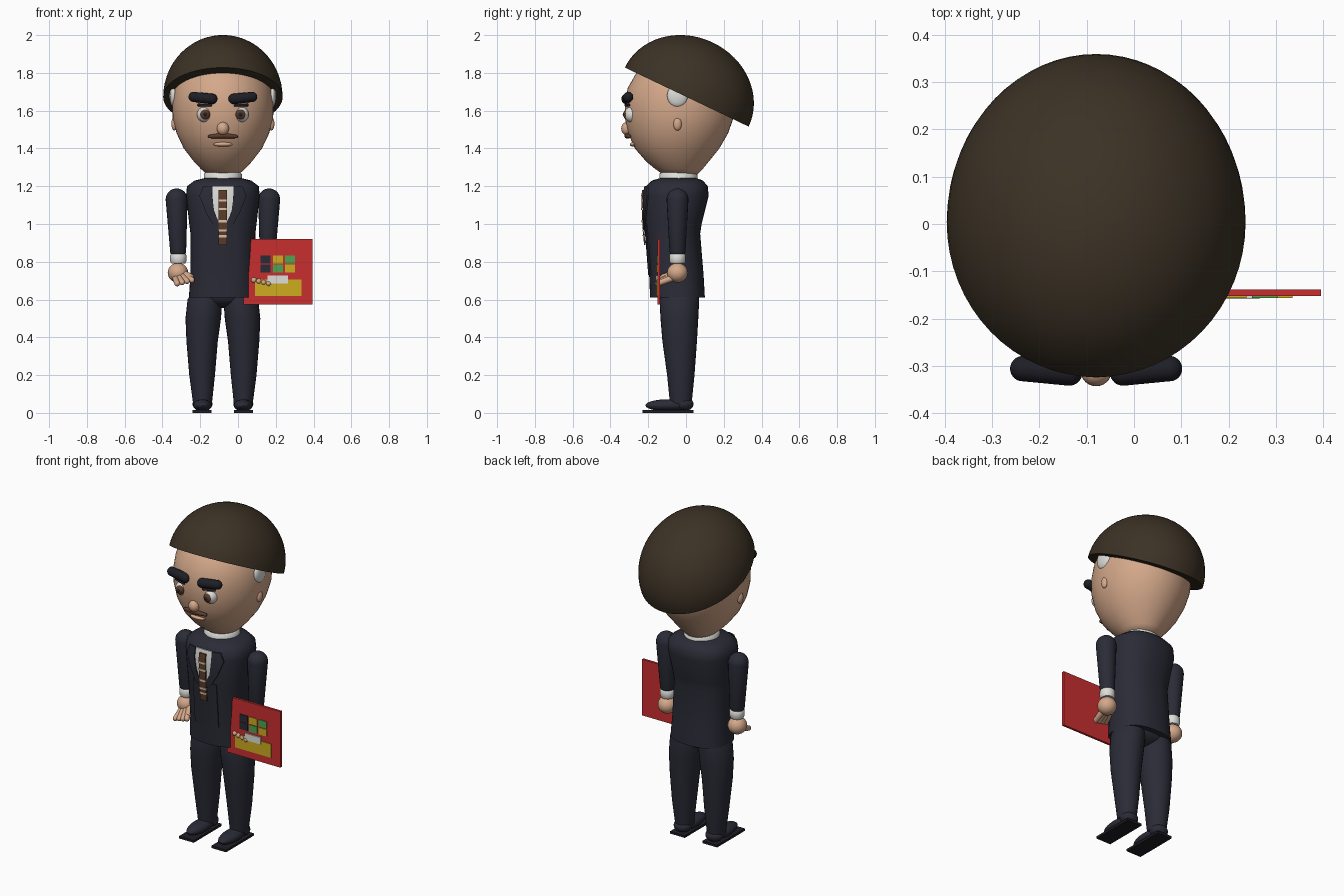
import bpy, bmesh, math
from mathutils import Vector, Matrix

if "Cube" in bpy.data.objects:
    bpy.data.objects.remove(bpy.data.objects["Cube"])

CX = -0.08  # centre line of the figure


def material(name, *rgb):
    lin = [((c / 255 + 0.055) / 1.055) ** 2.4 for c in rgb] + [1]
    m = bpy.data.materials.new(name)
    m.use_nodes = True
    m.diffuse_color = lin
    m.node_tree.nodes["Principled BSDF"].inputs["Base Color"].default_value = lin
    return m


SUIT = material("navy suit", 42, 43, 54)
BLACK = material("near black", 30, 30, 38)
WHITE = material("off white", 222, 222, 218)
SKIN = material("skin", 212, 168, 138)
HAIR = material("dark hair", 60, 50, 37)
BROWN = material("brown", 92, 60, 42)
RED = material("red", 200, 46, 48)
YELLOW = material("yellow", 205, 172, 32)
GREEN = material("green", 78, 165, 78)
CREAM = material("cream", 222, 200, 170)


def finish(name, bm, mat, angle=40):
    bmesh.ops.recalc_face_normals(bm, faces=bm.faces)
    me = bpy.data.meshes.new(name)
    bm.to_mesh(me)
    bm.free()
    me.materials.append(mat)
    me.shade_smooth()
    me.set_sharp_from_angle(angle=math.radians(angle))
    ob = bpy.data.objects.new(name, me)
    bpy.context.collection.objects.link(ob)
    return ob


def ball(name, loc, radii, mat):
    bm = bmesh.new()
    bmesh.ops.create_uvsphere(bm, u_segments=24, v_segments=14, radius=1)
    bm.transform(Matrix.Translation(loc) @ Matrix.Diagonal((*radii, 1)))
    return finish(name, bm, mat)


def capsule(name, a, b, ra, rb, mat):
    """Rounded bar from a to b with an end radius at each."""
    a, b = Vector(a), Vector(b)
    rot = Vector((0, 0, 1)).rotation_difference(b - a).to_matrix()
    bm = bmesh.new()
    bmesh.ops.create_uvsphere(bm, u_segments=20, v_segments=16, radius=1)
    for v in bm.verts:
        top = v.co.z > 0.001
        v.co = (b if top else a) + rot @ (v.co * (rb if top else ra))
    return finish(name, bm, mat)


def box(name, x0, x1, y0, y1, z0, z1, mat):
    bm = bmesh.new()
    bmesh.ops.create_cube(bm, size=1)
    mid = Vector((x0 + x1, y0 + y1, z0 + z1)) / 2
    bm.transform(Matrix.Translation(mid) @ Matrix.Diagonal((x1 - x0, y1 - y0, z1 - z0, 1)))
    return finish(name, bm, mat)


def loft(name, rings, mat, power=2.0, n=40):
    """Stacked rounded sections: (z, x centre, x radius, front y, back y)."""
    bm = bmesh.new()
    loops = []
    for z, cx, rx, y0, y1 in rings:
        loop = []
        for i in range(n):
            c, s = math.cos(math.tau * i / n), math.sin(math.tau * i / n)
            px = math.copysign(abs(c) ** (2 / power), c) * rx
            py = math.copysign(abs(s) ** (2 / power), s) * (y1 - y0) / 2
            loop.append(bm.verts.new((cx + px, (y0 + y1) / 2 + py, z)))
        loops.append(loop)
    for lo, hi in zip(loops, loops[1:]):
        for i in range(n):
            j = (i + 1) % n
            bm.faces.new((lo[i], lo[j], hi[j], hi[i]))
    bm.faces.new(loops[0])
    bm.faces.new(loops[-1])
    return finish(name, bm, mat, 50)


# Jacket body
POWER = 2.4
JACKET = [(0.61, 0.18, -0.19, 0.10), (0.73, 0.172, -0.195, 0.093),
          (0.95, 0.172, -0.212, 0.075), (1.0, 0.178, -0.216, 0.083),
          (1.15, 0.195, -0.222, 0.12), (1.2, 0.19, -0.213, 0.115),
          (1.23, 0.15, -0.18, 0.09), (1.245, 0.09, -0.13, 0.05)]
loft("jacket", [(z, CX, rx, y0, y1) for z, rx, y0, y1 in JACKET], SUIT, POWER)


def chest_y(x, z):
    """Front surface of the jacket at an offset from the centre line."""
    for (za, ra, fa, ba), (zb, rb, fb, bb) in zip(JACKET, JACKET[1:]):
        if za <= z <= zb:
            t = (z - za) / (zb - za)
            r, f, b = (p + (q - p) * t for p, q in ((ra, rb), (fa, fb), (ba, bb)))
            return (f + b) / 2 - (b - f) / 2 * (1 - abs(x / r) ** POWER) ** (1 / POWER)


def cloth(name, rows, offset, mat, side=1, thick=0.008):
    """Thin panel hugging the chest; rows are (z, x from, x to)."""
    bm = bmesh.new()
    grid = []
    for z, x0, x1 in rows:
        xs = [side * (x0 + (x1 - x0) * i / 6) for i in range(7)]
        grid.append([bm.verts.new((CX + x, chest_y(x, z) - offset, z)) for x in xs])
    for r0, r1 in zip(grid, grid[1:]):
        for i in range(6):
            bm.faces.new((r0[i], r0[i + 1], r1[i + 1], r1[i]))
    front = list(bm.faces)
    back = bmesh.ops.extrude_face_region(bm, geom=front)["geom"]
    for v in back:
        if isinstance(v, bmesh.types.BMVert):
            v.co.y += thick
    return finish(name, bm, mat)


# Shirt front, jacket panel, tie
cloth("shirt_front", [(1.2, -0.055, 0.055), (1.15, -0.055, 0.055), (1.08, -0.05, 0.05),
                      (1.0, -0.02, 0.02)], 0.006, WHITE)
cloth("jacket_front_panel", [(1.0, -0.08, 0.08), (0.95, -0.08, 0.08), (0.73, -0.08, 0.08)],
      0.005, SUIT)
cloth("tie", [(z, -0.022, 0.022) for z in (1.18, 1.15, 1.0, 0.95, 0.89)], 0.015, BROWN)
for z in (1.125, 1.08, 1.015, 0.965, 0.935):
    cloth("tie_stripe", [(z + 0.006, -0.023, 0.023), (z - 0.006, -0.023, 0.023)], 0.018, CREAM)

# Collar
loft("shirt_collar", [(1.23, CX, 0.102, -0.142, 0.062), (1.265, CX, 0.1, -0.14, 0.06),
                      (1.277, CX, 0.088, -0.128, 0.048)], WHITE)

# Head
HEAD = [(1.263, 0.085, -0.03), (1.29, 0.115, -0.037), (1.33, 0.153, -0.045),
        (1.4, 0.207, -0.047), (1.48, 0.245, -0.042), (1.56, 0.266, -0.036),
        (1.64, 0.269, -0.034), (1.72, 0.258, -0.03), (1.8, 0.225, -0.02),
        (1.87, 0.15, -0.01), (1.9, 0.04, 0)]
loft("head", [(z, CX, r, c - r * 1.08, c + r * 1.08) for z, r, c in HEAD], SKIN, n=48)

# Hair: a tilted half dome
bm = bmesh.new()
bmesh.ops.create_uvsphere(bm, u_segments=64, v_segments=32, radius=1)
bmesh.ops.bisect_plane(bm, geom=bm.verts[:] + bm.edges[:] + bm.faces[:], plane_co=(0, 0, 0),
                       plane_no=(0, 0, 1), clear_inner=True)
bmesh.ops.holes_fill(bm, edges=[e for e in bm.edges if e.is_boundary], sides=0)
bm.transform(Matrix.Translation((CX, 0.004, 1.672)) @ Matrix.Rotation(math.radians(-25.5), 4, "X")
             @ Matrix.Diagonal((0.316, 0.363, 0.32, 1)))
finish("hair", bm, HAIR)

# Face centre
ball("nose", (CX, -0.313, 1.505), (0.032, 0.03, 0.035), SKIN)
ball("lower_lip", (CX, -0.275, 1.422), (0.05, 0.022, 0.013), SKIN)

# Hips
ball("hips", (CX, -0.035, 0.62), (0.17, 0.105, 0.065), SUIT)

for side, tag in ((1, "left"), (-1, "right")):
    def P(x, y, z):
        return (CX + side * x, y, z)

    # Face
    ball(tag + "_eye", P(0.097, -0.285, 1.58), (0.04, 0.042, 0.042), WHITE)
    ball(tag + "_iris", P(0.095, -0.306, 1.58), (0.029, 0.026, 0.03), BROWN)
    ball(tag + "_pupil", P(0.094, -0.321, 1.58), (0.014, 0.014, 0.014), BLACK)
    capsule(tag + "_eyelid_line", P(0.065, -0.318, 1.628), P(0.13, -0.302, 1.63),
            0.007, 0.007, BLACK)
    capsule(tag + "_eyebrow", P(0.057, -0.314, 1.662), P(0.155, -0.306, 1.673),
            0.028, 0.027, BLACK)
    capsule(tag + "_moustache", P(0, -0.311, 1.468), P(0.07, -0.3, 1.463), 0.016, 0.009, BROWN)
    ball(tag + "_side_patch", P(0.262, -0.045, 1.68), (0.02, 0.055, 0.06), WHITE)
    ball(tag + "_ear", P(0.257, -0.045, 1.53), (0.016, 0.022, 0.035), SKIN)
    cloth(tag + "_lapel", [(1.2, 0.055, 0.105), (1.15, 0.057, 0.125), (1.06, 0.045, 0.09),
                           (1.0, 0.015, 0.055), (0.96, 0, 0.015)], 0.011, SUIT, side)

    # Arm and hand
    capsule(tag + "_sleeve", P(0.245, -0.045, 1.13), P(0.237, -0.045, 0.86), 0.058, 0.043, SUIT)
    loft(tag + "_cuff", [(z, CX + side * 0.236, r, -0.045 - r, -0.045 + r)
                         for z, r in ((0.79, 0.036), (0.803, 0.043), (0.835, 0.043),
                                      (0.845, 0.036))], WHITE, n=24)
    ball(tag + "_palm", P(0.238, -0.045, 0.742), (0.054, 0.055, 0.052), SKIN)
    for i in range(4):
        x, z = 0.242 - 0.026 * i, 0.685 + 0.006 * i
        capsule(tag + "_finger", P(0.25 - 0.016 * i, -0.07, z + 0.03), P(x, -0.148, z),
                0.018, 0.015, SKIN)
    capsule(tag + "_thumb", P(0.205, -0.06, 0.735), P(0.17, -0.12, 0.72), 0.02, 0.016, SKIN)

    # Leg and shoe
    loft(tag + "_trouser_leg", [(0.05, CX + side * 0.108, 0.05, -0.085, 0.03),
                                (0.2, CX + side * 0.11, 0.068, -0.1, 0.045),
                                (0.38, CX + side * 0.11, 0.083, -0.125, 0.058),
                                (0.5, CX + side * 0.104, 0.094, -0.135, 0.065),
                                (0.6, CX + side * 0.095, 0.092, -0.14, 0.07),
                                (0.65, CX + side * 0.09, 0.07, -0.12, 0.06)], SUIT, n=28)
    ball(tag + "_heel", P(0.108, -0.01, 0.047), (0.053, 0.05, 0.037), SUIT)
    ball(tag + "_shoe", P(0.108, -0.095, 0.04), (0.05, 0.12, 0.032), SUIT)
    mid = CX + side * 0.11
    box(tag + "_sole", mid - 0.05, mid + 0.05, -0.23, 0.04, 0, 0.014, BLACK)

# Carried board with its printed blocks
box("board", 0.03, 0.395, -0.152, -0.138, 0.575, 0.92, RED)
for row, colours in enumerate(((SUIT, YELLOW, GREEN), (SUIT, GREEN, YELLOW))):
    for col, mat in enumerate(colours):
        x, z = 0.12 + 0.065 * col, 0.791 - 0.048 * row
        box("board_tile", x, x + 0.053, -0.157, -0.15, z, z + 0.043, mat)
box("board_banner", 0.09, 0.335, -0.156, -0.15, 0.62, 0.705, YELLOW)
box("board_label", 0.155, 0.265, -0.159, -0.15, 0.685, 0.727, WHITE)
